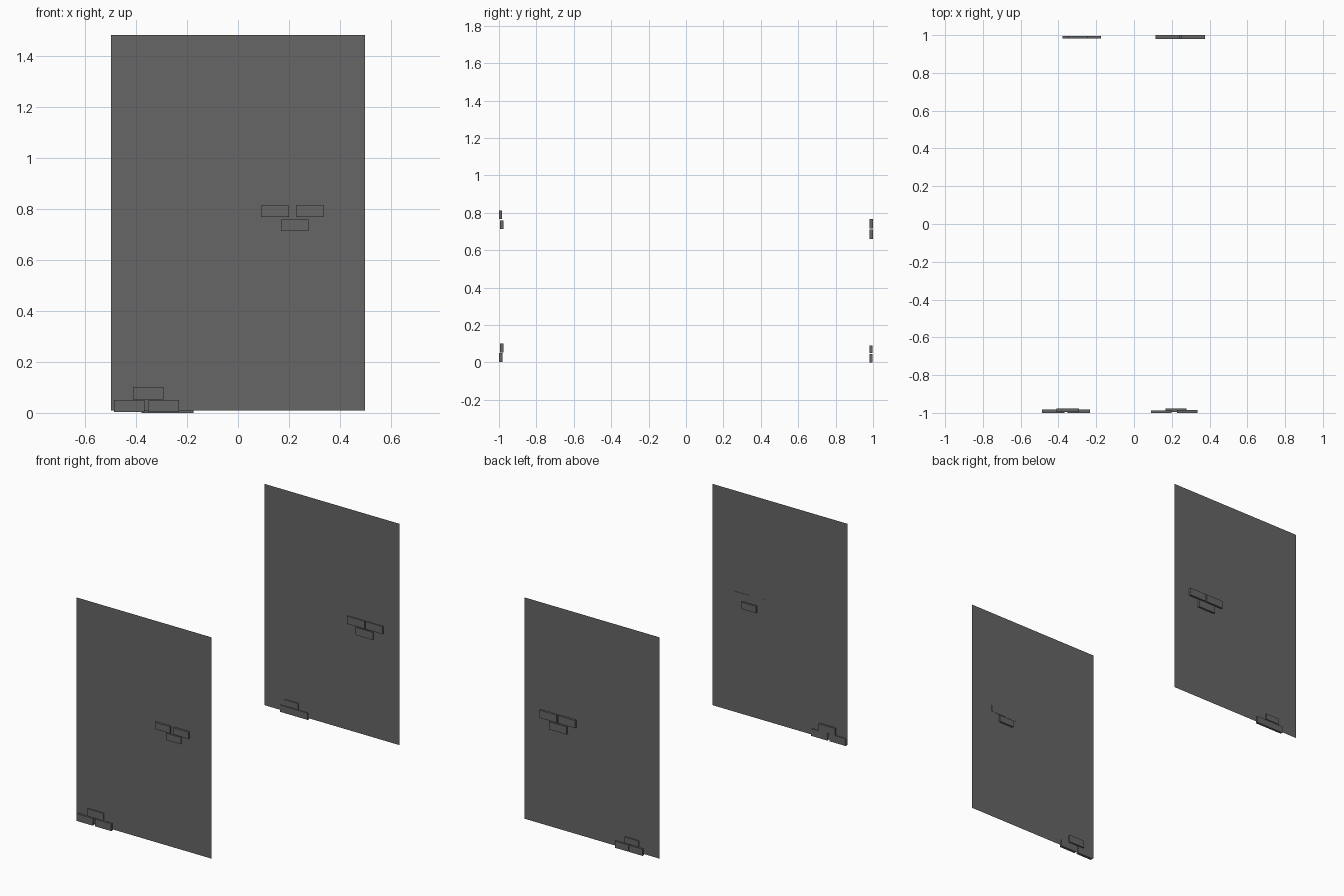
import bpy

cube = bpy.data.objects.get("Cube")
if cube:
    bpy.data.objects.remove(cube, do_unlink=True)

grey = bpy.data.materials.new("dark_grey")
grey.use_nodes = True
grey.diffuse_color = (0.133, 0.133, 0.133, 1)
grey.node_tree.nodes["Principled BSDF"].inputs["Base Color"].default_value = grey.diffuse_color


def wall(name, y):
    # Upright single-sheet wall
    bpy.ops.mesh.primitive_plane_add(size=1, location=(0, y, 0.745), rotation=(1.5708, 0, 0))
    ob = bpy.context.object
    ob.name = name
    ob.scale = (0.994, 1.47, 1)
    ob.data.materials.append(grey)


def brick(name, x, y, z):
    # Box spanning the (low, high) pair on each axis
    spans = (x, y, z)
    bpy.ops.mesh.primitive_cube_add(size=1, location=[(a + b) / 2 for a, b in spans])
    ob = bpy.context.object
    ob.name = name
    ob.scale = [b - a for a, b in spans]
    ob.data.materials.append(grey)


def cluster(name, lefts, width, ys, zs):
    # Two bricks side by side plus a third centred above or below
    for part, left, y, z in zip(("a", "b", "middle"), lefts, ys, zs):
        brick(f"{name}_brick_{part}", (left, left + width), y, z)


wall("front_wall", -0.987)
wall("back_wall", 0.987)

outer = (-1.0, -0.985)
inner = (-0.994, -0.976)
cluster("front_upper", (0.09, 0.227, 0.168), 0.109,
        ((-1.0, -0.9868), outer, inner), ((0.767, 0.812), (0.767, 0.812), (0.713, 0.758)))
cluster("front_lower", (-0.486, -0.351, -0.411), 0.119,
        ((-1.0, -0.982), (-1.0, -0.982), inner), ((0.003, 0.051), (0.003, 0.051), (0.053, 0.102)))
cluster("back_upper", (0.115, 0.25, 0.178), 0.127,
        ((0.98, 1.0),) * 3, ((0.717, 0.768),) * 2 + ((0.659, 0.71),))
cluster("back_lower", (-0.378, -0.276, -0.347), 0.101,
        ((0.981, 0.996),) * 3, ((0, 0.045),) * 2 + ((0.05, 0.09),))
